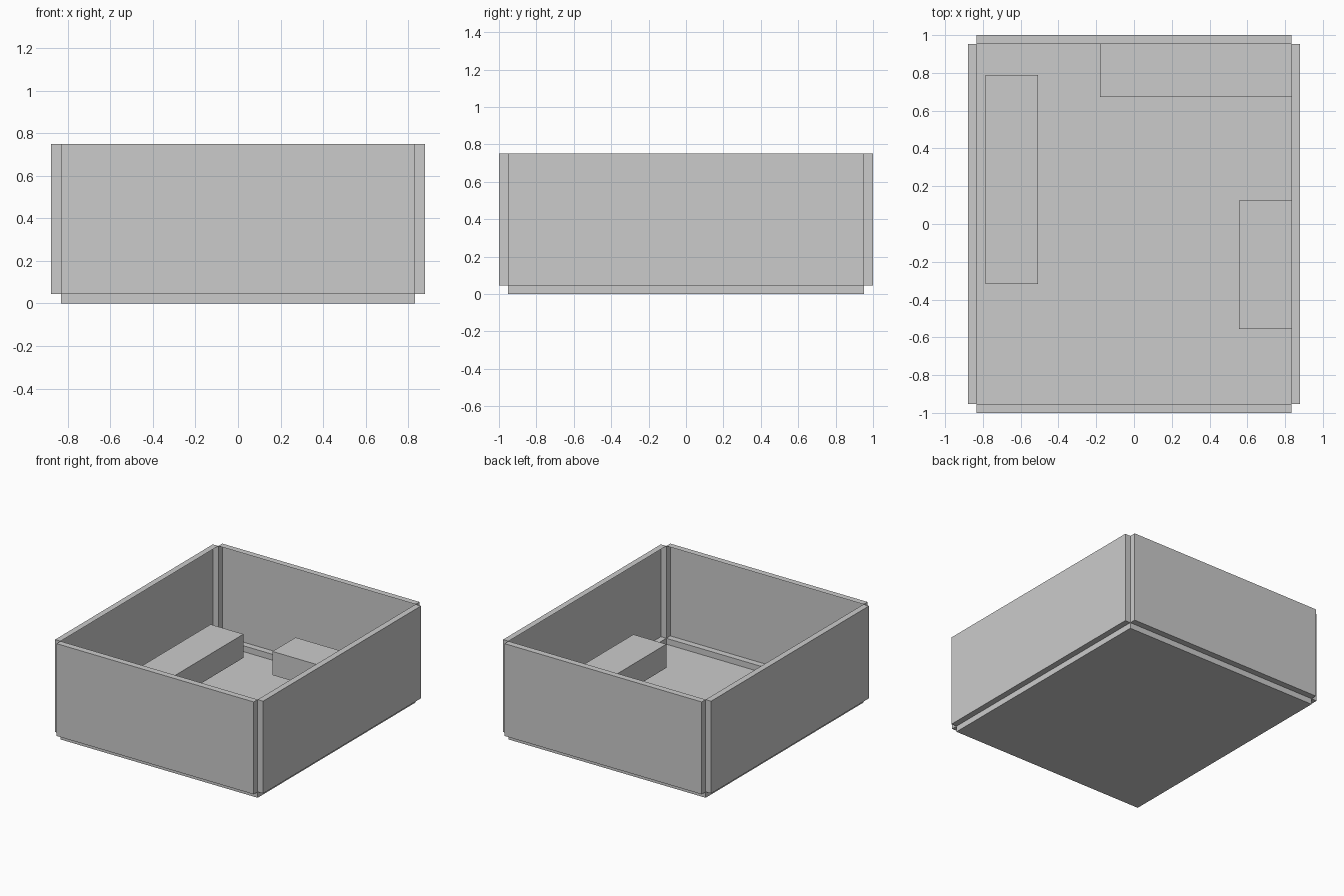
import bpy, bmesh
from mathutils import Vector

if "Cube" in bpy.data.objects:
    bpy.data.objects.remove(bpy.data.objects["Cube"])

X, Y, Z0, Z1, T = 0.833, 0.952, 0.045, 0.75, 0.046


def box(name, lo, hi, open_dir=None):
    """Box between two corners; the face looking along open_dir is left out."""
    bm = bmesh.new()
    bmesh.ops.create_cube(bm, size=1)
    lo, hi = Vector(lo), Vector(hi)
    for v in bm.verts:
        v.co = Vector((lo[i] + (v.co[i] + 0.5) * (hi[i] - lo[i]) for i in range(3)))
    bm.normal_update()
    if open_dir:
        d = Vector(open_dir)
        gone = [f for f in bm.faces if f.normal.dot(d) > 0.9]
        bmesh.ops.delete(bm, geom=gone, context='FACES')
    me = bpy.data.meshes.new(name)
    bm.to_mesh(me)
    bm.free()
    ob = bpy.data.objects.new(name, me)
    bpy.context.collection.objects.link(ob)
    return ob


# Floor tray and wall panels, each a shallow shell open to the inside
box("floor", (-X, -Y, 0), (X, Y, Z0), (0, 0, 1))
box("left_wall", (-X - T, -Y, Z0), (-X, Y, Z1), (1, 0, 0))
box("right_wall", (X, -Y, Z0), (X + T, Y, Z1), (-1, 0, 0))
box("front_wall", (-X, -1, Z0), (X, -Y, Z1), (0, 1, 0))
box("back_wall", (-X, Y, Z0), (X, 1, Z1), (0, -1, 0))

# Low blocks standing inside
H = 0.226
box("left_block", (-0.785, -0.317, Z0), (-0.507, 0.79, H))
box("back_block", (-0.18, 0.673, Z0), (X, Y, H))
box("right_block", (0.555, -0.555, Z0), (X, 0.125, H))
